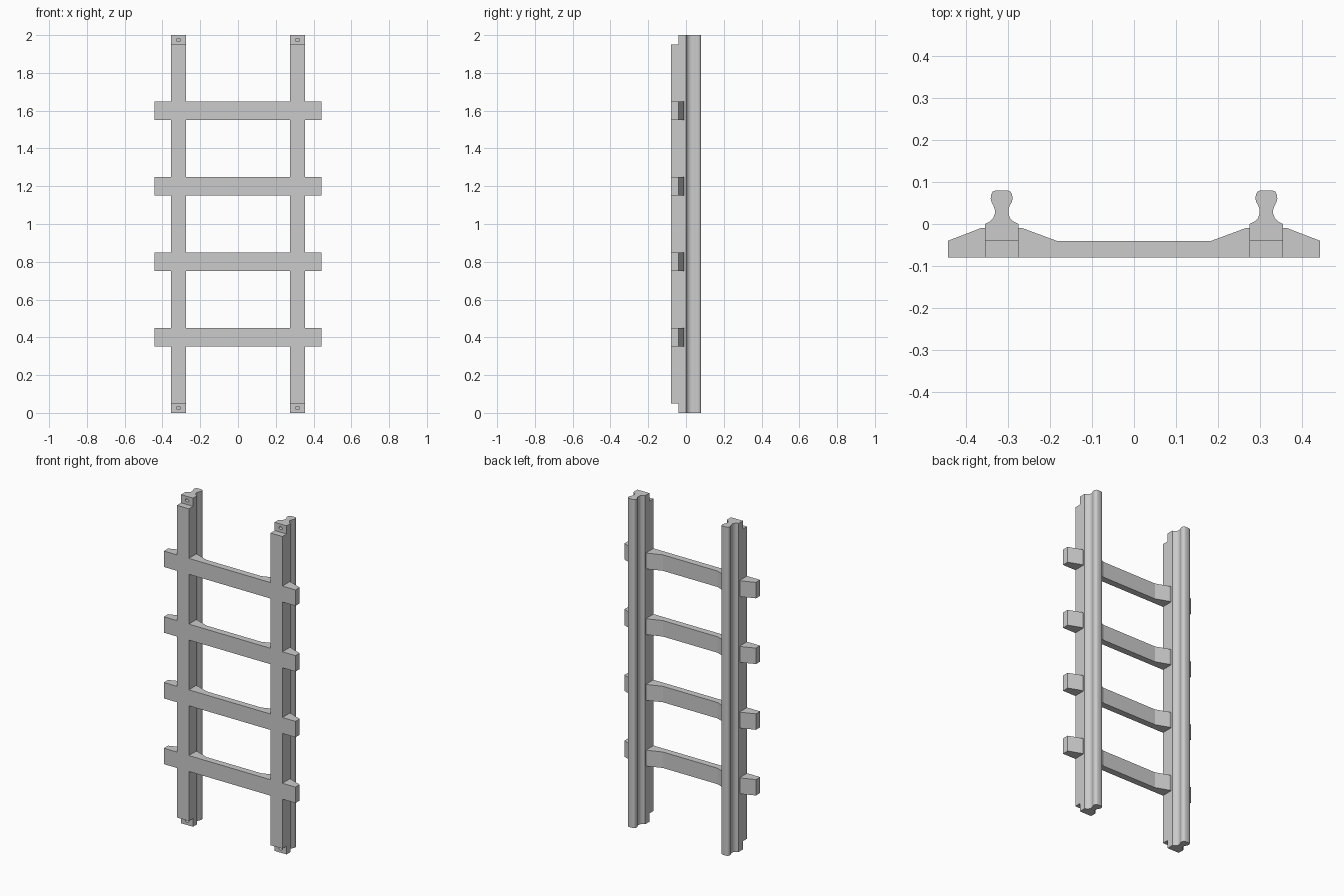
import bpy
import bmesh
import math
from mathutils import Matrix

if "Cube" in bpy.data.objects:
    bpy.data.objects.remove(bpy.data.objects["Cube"], do_unlink=True)

RAIL_X = 0.315
HEIGHT = 2.0
FRONT = -0.08
SEAT = -0.01          # depth where the rungs meet the rails
RUNG_Z = [0.4, 0.8, 1.2, 1.6]
RUNG_H = 0.097

grey = bpy.data.materials.new("plain_grey")
grey.use_nodes = True
grey.diffuse_color = (0.6, 0.6, 0.6, 1)
grey.node_tree.nodes["Principled BSDF"].inputs["Base Color"].default_value = (0.6, 0.6, 0.6, 1)


def make_object(name, bm):
    bmesh.ops.recalc_face_normals(bm, faces=bm.faces)
    mesh = bpy.data.meshes.new(name)
    bm.to_mesh(mesh)
    bm.free()
    mesh.materials.append(grey)
    obj = bpy.data.objects.new(name, mesh)
    bpy.context.collection.objects.link(obj)
    return obj


def activate(obj):
    bpy.ops.object.select_all(action="DESELECT")
    obj.select_set(True)
    bpy.context.view_layer.objects.active = obj


def prism(name, half_profile, x, z, height):
    """Mirror a half outline across its centre and extrude it upwards."""
    outline = half_profile + [(-px, py) for px, py in reversed(half_profile)]
    bm = bmesh.new()
    face = bm.faces.new([bm.verts.new((x + px, py, z)) for px, py in outline])
    top = bmesh.ops.extrude_face_region(bm, geom=[face])["geom"]
    verts = [v for v in top if isinstance(v, bmesh.types.BMVert)]
    bmesh.ops.translate(bm, verts=verts, vec=(0, 0, height))
    return make_object(name, bm)


def add_box(bm, x, y0, y1, z, height):
    place = Matrix.Translation((x, (y0 + y1) / 2, z))
    bmesh.ops.create_cube(bm, size=1, matrix=place @ Matrix.Diagonal((0.2, y1 - y0, height, 1)))


def cut(obj, bm):
    cutter = make_object("cutter", bm)
    cutter.hide_render = True
    mod = obj.modifiers.new("cut", "BOOLEAN")
    mod.operation = "DIFFERENCE"
    mod.solver = "EXACT"
    mod.object = cutter
    activate(obj)
    bpy.ops.object.modifier_apply(modifier=mod.name)
    bpy.data.objects.remove(cutter, do_unlink=True)


# Rails: square foot, hollow neck and rounded head
rail_half = [(0.04, FRONT), (0.04, 0), (0.028, 0.006), (0.02, 0.014), (0.016, 0.025),
             (0.016, 0.034), (0.019, 0.043), (0.024, 0.052), (0.026, 0.06),
             (0.025, 0.07), (0.021, 0.077), (0.014, 0.08)]

for side, x in (("right", -RAIL_X), ("left", RAIL_X)):
    rail = prism(side + "_rail", rail_half, x, 0, HEIGHT)

    # Slots for the rungs and stepped laps at both ends
    slots = bmesh.new()
    for z in RUNG_Z:
        add_box(slots, x, FRONT - 0.1, SEAT, z, RUNG_H)
    for z in (0, HEIGHT):
        add_box(slots, x, FRONT - 0.1, -0.04, z, 0.1)
    cut(rail, slots)

    # Small oval screw holes in the laps
    holes = bmesh.new()
    for z in (0.025, HEIGHT - 0.025):
        place = (Matrix.Translation((x, -0.04, z)) @ Matrix.Diagonal((1, 1, 0.7, 1))
                 @ Matrix.Rotation(math.pi / 2, 4, "X"))
        bmesh.ops.create_cone(holes, cap_ends=True, segments=16, radius1=0.012,
                              radius2=0.012, depth=0.06, matrix=place)
    cut(rail, holes)
    bpy.ops.object.shade_smooth_by_angle(angle=math.radians(40))

# Rungs: thin bars, thickened where they cross the rails
rung_half = [(0.443, FRONT), (0.443, -0.04), (0.365, SEAT), (0.265, SEAT), (0.184, -0.04)]
for i, z in enumerate(RUNG_Z):
    prism(f"rung_{i + 1}", rung_half, 0, z - RUNG_H / 2, RUNG_H)
